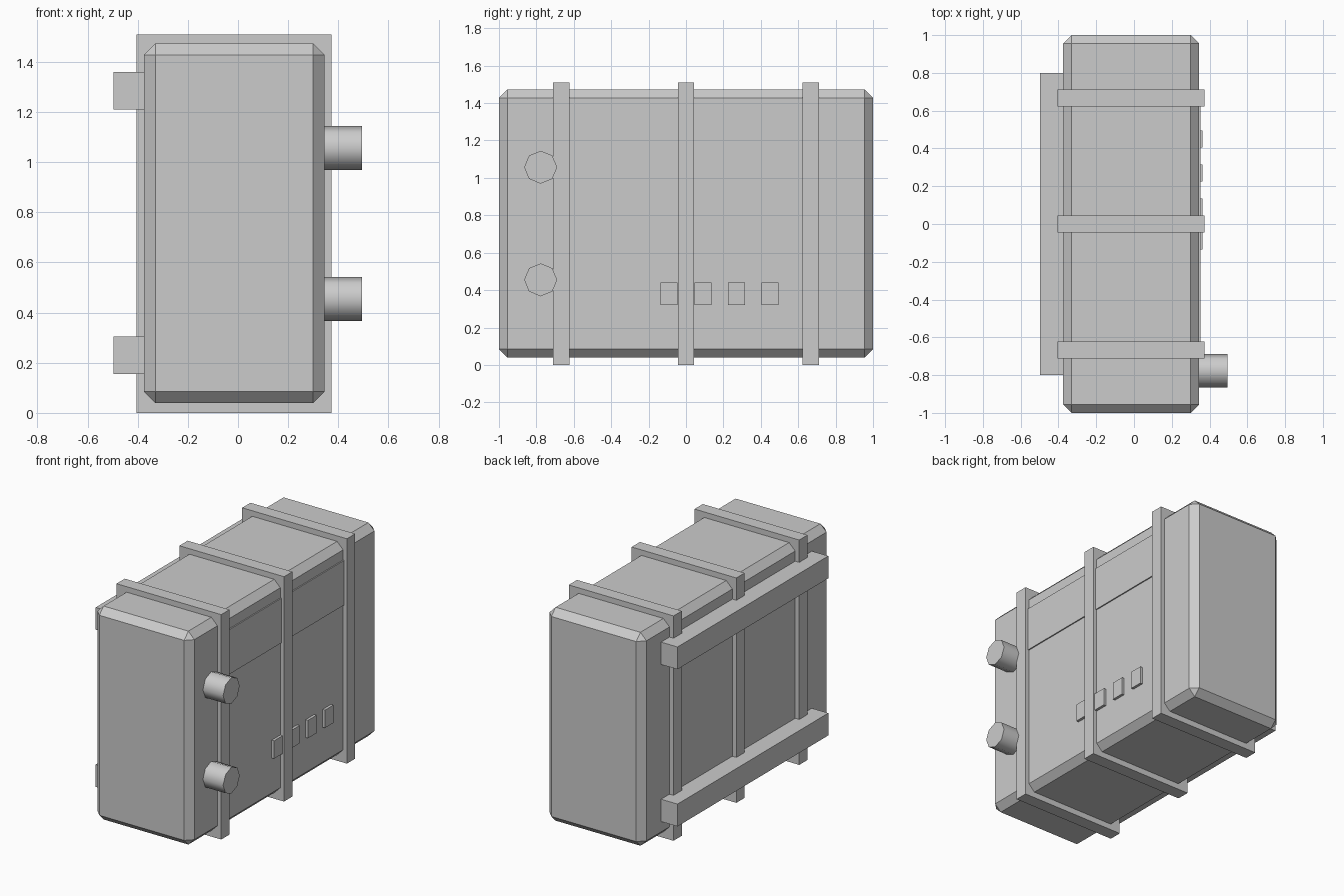
import bpy, math

cube = bpy.data.objects.get("Cube")
if cube:
    bpy.data.objects.remove(cube, do_unlink=True)

grey = bpy.data.materials.new("plain_grey")
grey.use_nodes = True
grey.diffuse_color = (0.6, 0.6, 0.6, 1)
grey.node_tree.nodes["Principled BSDF"].inputs["Base Color"].default_value = grey.diffuse_color


def box(name, x, y, z):
    """Box from (low, high) ranges on each axis."""
    bpy.ops.mesh.primitive_cube_add(size=1)
    ob = bpy.context.object
    ob.name = name
    ob.location = [(a + b) / 2 for a, b in (x, y, z)]
    ob.scale = [b - a for a, b in (x, y, z)]
    bpy.ops.object.transform_apply(location=False, rotation=False, scale=True)
    ob.data.materials.append(grey)
    return ob


FACE = 0.345  # outer side of the case

# Chamfered case
case = box("case", (-0.375, FACE), (-1, 1), (0.04, 1.473))
bevel = case.modifiers.new("chamfer", "BEVEL")
bevel.width = 0.045
bevel.segments = 1

# Three bands around the case
for i, y in enumerate((-0.667, 0, 0.667)):
    box(f"band_{i + 1}", (-0.405, 0.373), (y - 0.044, y + 0.044), (0, 1.51))

# Two rails along the back
for name, z in (("lower_rail", 0.155), ("upper_rail", 1.21)):
    box(name, (-0.497, -0.36), (-0.8, 0.8), (z, z + 0.15))

# Raised upper panel, its ends tucked under the outer bands
box("upper_panel", (FACE - 0.02, FACE + 0.008), (-0.65, 0.65), (1.06, 1.36))

# Row of small buttons
for i in range(4):
    y = -0.09 + 0.18 * i
    box(f"button_{i + 1}", (FACE - 0.02, 0.363), (y - 0.045, y + 0.045), (0.32, 0.44))

# Eight-sided knobs
for name, z in (("lower_knob", 0.455), ("upper_knob", 1.057)):
    bpy.ops.mesh.primitive_cylinder_add(vertices=8, radius=0.088, depth=0.17,
                                        location=(0.41, -0.777, z),
                                        rotation=(0, math.pi / 2, 0))
    knob = bpy.context.object
    knob.name = name
    knob.data.materials.append(grey)
    bpy.ops.object.shade_smooth_by_angle(angle=math.radians(60))
